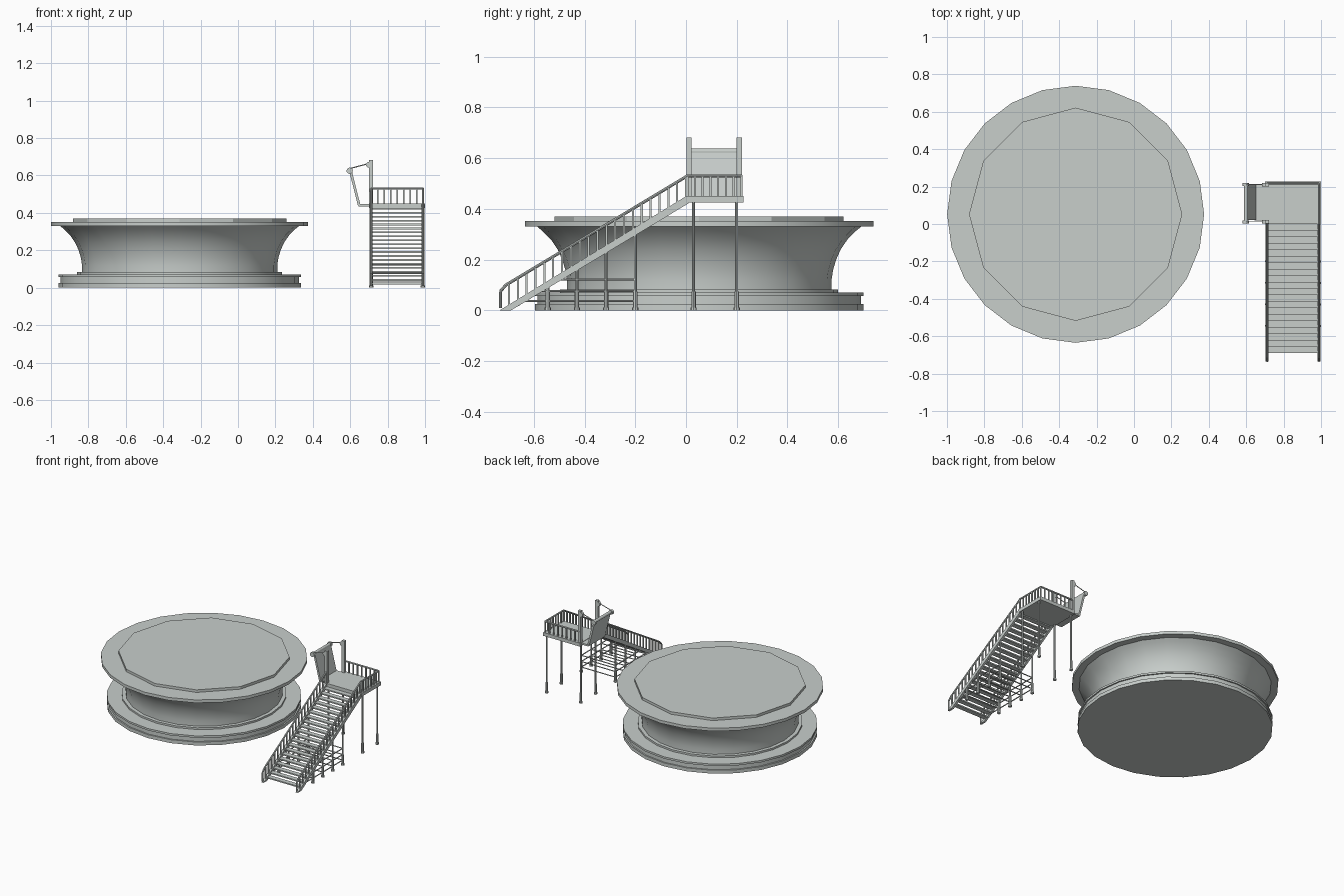
import bpy, bmesh, math
from mathutils import Matrix, Vector

cube = bpy.data.objects.get("Cube")
if cube:
    bpy.data.objects.remove(cube, do_unlink=True)

grey = bpy.data.materials.new("pale grey")
grey.use_nodes = True
colour = (0.58, 0.62, 0.60, 1)
grey.diffuse_color = colour
grey.node_tree.nodes["Principled BSDF"].inputs["Base Color"].default_value = colour


def finish(bm, name, smooth=False):
    bmesh.ops.recalc_face_normals(bm, faces=bm.faces)
    mesh = bpy.data.meshes.new(name)
    bm.to_mesh(mesh)
    bm.free()
    mesh.materials.append(grey)
    obj = bpy.data.objects.new(name, mesh)
    bpy.context.collection.objects.link(obj)
    if smooth:
        bpy.ops.object.select_all(action='DESELECT')
        obj.select_set(True)
        bpy.context.view_layer.objects.active = obj
        bpy.ops.object.shade_smooth_by_angle(angle=math.radians(28))
    return obj


def box(bm, lo, hi):
    lo, hi = Vector(lo), Vector(hi)
    m = Matrix.Translation((lo + hi) / 2) @ Matrix.Diagonal((*(hi - lo), 1))
    bmesh.ops.create_cube(bm, size=1, matrix=m)


def rod(bm, a, b, r, sides=8):
    a, b = Vector(a), Vector(b)
    d = b - a
    m = Matrix.Translation((a + b) / 2) @ d.to_track_quat('Z', 'Y').to_matrix().to_4x4()
    bmesh.ops.create_cone(bm, cap_ends=True, segments=sides, radius1=r, radius2=r,
                          depth=d.length, matrix=m)


def lathe(name, profile, sides):
    """Closed solid turned about the drum axis; profile runs bottom to top."""
    bm = bmesh.new()
    rings = []
    for r, z in profile:
        rings.append([bm.verts.new((CX + r * math.cos(math.tau * i / sides),
                                    CY + r * math.sin(math.tau * i / sides), z))
                      for i in range(sides)])
    for low, up in zip(rings, rings[1:]):
        for i in range(sides):
            j = (i + 1) % sides
            bm.faces.new((low[i], low[j], up[j], up[i]))
    bm.faces.new(rings[0][::-1])
    bm.faces.new(rings[-1])
    return finish(bm, name, True)


def prism(bm, outline, x0, x1):
    """Extrude a (y, z) outline along x."""
    face = bm.faces.new([bm.verts.new((x0, y, z)) for y, z in outline])
    out = bmesh.ops.extrude_face_region(bm, geom=[face])
    moved = [v for v in out["geom"] if isinstance(v, bmesh.types.BMVert)]
    bmesh.ops.translate(bm, verts=moved, vec=(x1 - x0, 0, 0))


# Round drum: grooved base, flared wall, rim and faceted cap
CX, CY = -0.312, 0.052
lathe("drum_base", [(0.648, 0), (0.648, 0.025), (0.638, 0.025), (0.638, 0.056),
                    (0.648, 0.056), (0.648, 0.07)], 24)
lathe("base_step", [(0.548, 0.06), (0.548, 0.083)], 24)
lathe("flared_wall", [(0.522, 0.08), (0.522, 0.12), (0.528, 0.16), (0.54, 0.2),
                      (0.558, 0.24), (0.585, 0.28), (0.618, 0.313), (0.645, 0.335)], 24)
lathe("rim", [(0.687, 0.33), (0.687, 0.352)], 24)
lathe("top_cap", [(0.57, 0.345), (0.57, 0.371)], 12)

# Stair layout
LEFT, RIGHT = 0.989, 0.712
SIDES = (RIGHT, LEFT)
SLOPE = 0.61
DECK = 0.45
RAIL = 0.53
BACK = 0.218


def stair_z(y):
    return DECK + SLOPE * y


# Stringers
bm = bmesh.new()
for x in SIDES:
    prism(bm, [(-0.735, 0), (-0.69, 0), (0.01, 0.422), (0.01, DECK), (0, DECK)],
          x - 0.008, x + 0.008)
finish(bm, "stringers")

# Treads
bm = bmesh.new()
for i in range(20):
    y = -0.691 + i * 0.0345
    z = stair_z(y) - 0.002
    box(bm, (RIGHT, y, z - 0.009), (LEFT, y + 0.035, z))
finish(bm, "treads")

# Platform with its short ledge
bm = bmesh.new()
box(bm, (RIGHT - 0.012, 0, 0.425), (1, 0.226, DECK))
box(bm, (0.645, 0.02, 0.435), (RIGHT, 0.21, DECK - 0.003))
finish(bm, "platform")

# Handrails
bm = bmesh.new()
slope_path = [(-0.732, 0.01), (-0.732, 0.075), (-0.71, 0.1), (0.005, RAIL)]
for x in SIDES:
    for a, b in zip(slope_path, slope_path[1:]):
        rod(bm, (x, *a), (x, *b), 0.006)
rod(bm, (LEFT, 0, RAIL), (LEFT, BACK, RAIL), 0.006)
rod(bm, (RIGHT, BACK, RAIL), (LEFT, BACK, RAIL), 0.006)
finish(bm, "handrails", True)

# Balusters along the stairs and round the platform
bm = bmesh.new()
T = 0.004


def baluster(x, y, z0, z1):
    box(bm, (x - T, y - T, z0), (x + T, y + T, z1))


for x in SIDES:
    for i in range(21):
        y = -0.698 + i * 0.0349
        baluster(x, y, stair_z(y) - 0.01, stair_z(y) + 0.078)
for i in range(8):
    baluster(LEFT, 0.005 + (BACK - 0.005) * i / 7, DECK - 0.01, RAIL)
for i in range(9):
    baluster(RIGHT + (LEFT - RIGHT) * i / 8, BACK, DECK - 0.01, RAIL)
finish(bm, "balusters")

# Legs with thicker feet
STAIR_LEGS = (-0.545, -0.43, -0.315, -0.2)
bm = bmesh.new()
for x in SIDES:
    for y in STAIR_LEGS + (0.03, 0.2):
        top = 0.43 if y > 0 else stair_z(y) - 0.02
        rod(bm, (x, y, 0), (x, y, top), 0.006)
        rod(bm, (x, y, 0), (x, y, 0.075), 0.009)
        rod(bm, (x, y, 0), (x, y, 0.012), 0.012)
finish(bm, "legs", True)

# Horizontal braces beneath the stairs
bm = bmesh.new()
for z, front in ((0.036, -0.645), (0.077, -0.58), (0.122, -0.5)):
    for x in SIDES:
        rod(bm, (x, front, z), (x, -0.2, z), 0.004, 6)
    for y in STAIR_LEGS:
        if y > front:
            rod(bm, (RIGHT, y, z), (LEFT, y, z), 0.004, 6)
finish(bm, "braces", True)

# Raised boarding flap, tilted away from the platform
bm = bmesh.new()
hinge, tip = Vector((0.648, 0.115, 0.44)), Vector((0.602, 0.115, 0.622))
along = tip - hinge
turn = Matrix.Rotation(math.atan2(along.x, along.z), 4, 'Y')
size = Matrix.Diagonal((0.014, 0.185, along.length, 1))
bmesh.ops.create_cube(bm, size=1,
                      matrix=Matrix.Translation((hinge + tip) / 2) @ turn @ size)
finish(bm, "flap")

# Gate posts, rollers and stays
posts, rollers, stays = bmesh.new(), bmesh.new(), bmesh.new()
for y in (0.012, 0.21):
    box(posts, (0.7, y - 0.01, 0.43), (0.722, y + 0.01, 0.682))
    rod(rollers, (0.597, y - 0.008, 0.625), (0.597, y + 0.008, 0.625), 0.017, 12)
    rod(rollers, (0.7, y - 0.009, 0.657), (0.7, y + 0.009, 0.657), 0.016, 12)
    rod(stays, (0.597, y, 0.637), (0.7, y, 0.664), 0.003, 6)
rod(rollers, (0.599, 0.012, 0.627), (0.599, 0.21, 0.627), 0.011, 12)
finish(posts, "gate_posts")
finish(rollers, "rollers", True)
finish(stays, "stays", True)
